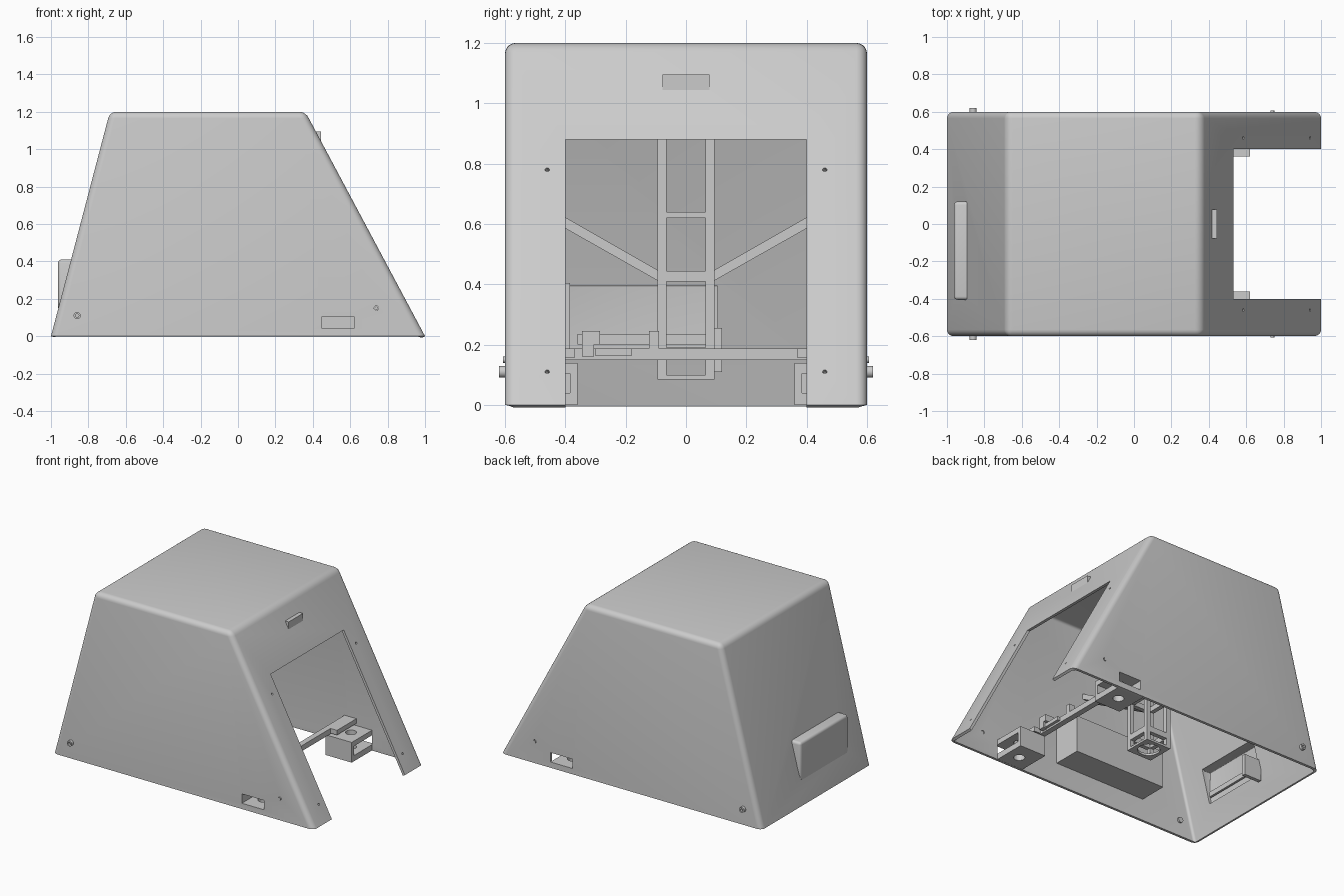
import bpy, bmesh, math
from mathutils import Vector

cube = bpy.data.objects.get("Cube")
if cube:
    bpy.data.objects.remove(cube)

grey = bpy.data.materials.new("light_grey")
grey.use_nodes = True
grey.diffuse_color = (0.6, 0.6, 0.6, 1)
grey.node_tree.nodes["Principled BSDF"].inputs["Base Color"].default_value = (0.6, 0.6, 0.6, 1)


def finish(name, bm):
    bmesh.ops.recalc_face_normals(bm, faces=bm.faces)
    mesh = bpy.data.meshes.new(name)
    bm.to_mesh(mesh)
    bm.free()
    mesh.materials.append(grey)
    ob = bpy.data.objects.new(name, mesh)
    bpy.context.collection.objects.link(ob)
    return ob


def prism(bm, profile, y0, y1):
    """Extrude an (x, z) profile along y."""
    face = bm.faces.new([bm.verts.new((x, y0, z)) for x, z in profile])
    ext = bmesh.ops.extrude_face_region(bm, geom=[face])["geom"]
    bmesh.ops.translate(bm, vec=(0, y1 - y0, 0),
                        verts=[v for v in ext if isinstance(v, bmesh.types.BMVert)])


def box(name, x0, x1, y0, y1, z0, z1):
    bm = bmesh.new()
    prism(bm, [(x0, z0), (x1, z0), (x1, z1), (x0, z1)], y0, y1)
    return finish(name, bm)


def rod(name, center, radius, depth, axis):
    bm = bmesh.new()
    bmesh.ops.create_cone(bm, cap_ends=True, segments=24, radius1=radius,
                          radius2=radius, depth=depth)
    turn = Vector((0, 0, 1)).rotation_difference(Vector(axis))
    for v in bm.verts:
        v.co = turn @ v.co + Vector(center)
    return finish(name, bm)


def apply(ob, mod):
    bpy.context.view_layer.objects.active = ob
    bpy.ops.object.modifier_apply(modifier=mod.name)


def cut(ob, *cutters):
    for c in cutters:
        mod = ob.modifiers.new("cut", 'BOOLEAN')
        mod.operation, mod.solver, mod.object = 'DIFFERENCE', 'EXACT', c
        apply(ob, mod)
        bpy.data.objects.remove(c)


def thicken(ob, t):
    mod = ob.modifiers.new("wall", 'SOLIDIFY')
    mod.thickness, mod.offset, mod.use_even_offset = t, -1, True
    apply(ob, mod)


def smooth(ob):
    bpy.ops.object.select_all(action='DESELECT')
    ob.select_set(True)
    bpy.context.view_layer.objects.active = ob
    bpy.ops.object.shade_smooth_by_angle(angle=math.radians(30))


# Tapered housing, rounded everywhere except the open bottom
bm = bmesh.new()
prism(bm, [(-1, 0), (1, 0), (0.36, 1.2), (-0.685, 1.2)], -0.6, 0.6)
edges = [e for e in bm.edges if max(v.co.z for v in e.verts) > 0.1]
bmesh.ops.bevel(bm, geom=edges, offset=0.035, segments=5, profile=0.5, affect='EDGES')
bm.normal_update()
floor = [f for f in bm.faces if all(v.co.z < 0.001 for v in f.verts)]
bmesh.ops.delete(bm, geom=floor, context='FACES')
housing = finish("housing", bm)
thicken(housing, 0.018)
cut(housing,
    box("doorway_cutter", 0.47, 1.2, -0.4, 0.4, -0.1, 0.88),
    box("slot_cutter", 0.45, 0.62, -0.8, 0.8, 0.04, 0.105),
    box("hood_cutter", -1.1, -0.8, -0.385, 0.105, 0.17, 0.395),
    rod("pin_hole_cutter", (0.74, 0, 0.15), 0.012, 2, (0, 1, 0)))
for y in (-0.46, 0.46):
    for z in (0.11, 0.78):
        cut(housing, rod("screw_hole_cutter", (1 - z * 0.533, y, z), 0.007, 0.12, (1, 0, 0.533)))
smooth(housing)

# Hollow hood bulging from the rear wall
bm = bmesh.new()
prism(bm, [(-0.962, 0.15), (-0.962, 0.41), (-0.885, 0.41)], -0.405, 0.12)
bm.normal_update()
bmesh.ops.recalc_face_normals(bm, faces=bm.faces)
bmesh.ops.delete(bm, geom=[f for f in bm.faces if f.normal.x > 0.5], context='FACES')
corners = [e for e in bm.edges if len(e.link_faces) == 2]
bmesh.ops.bevel(bm, geom=corners, offset=0.018, segments=4, profile=0.5, affect='EDGES')
hood = finish("rear_hood", bm)
thicken(hood, 0.014)
smooth(hood)

# Tab above the doorway
box("doorway_tab", 0.38, 0.443, -0.078, 0.078, 1.04, 1.095)

# Square camera mast hanging from the roof
MX, MW = -0.12, 0.095
for sx in (-1, 1):
    for sy in (-1, 1):
        x, y = MX + sx * 0.08, sy * 0.08
        box("mast_post", x - 0.015, x + 0.015, y - 0.015, y + 0.015, 0.085, 1.185)
for z0, z1 in ((0.15, 0.19), (0.41, 0.445), (0.62, 0.64)):
    for s in (-1, 1):
        x = MX + s * 0.08
        box("mast_rung", x - 0.015, x + 0.015, -MW, MW, z0, z1)
        box("mast_side_rung", MX - MW, MX + MW, s * 0.08 - 0.015, s * 0.08 + 0.015, z0, z1)
plate = box("mast_base", MX - MW, MX + MW, -MW, MW, 0.085, 0.1)
cut(plate, rod("lens_cutter", (MX, 0, 0.09), 0.07, 0.2, (0, 0, 1)))

# Rising braces from the mast to both side walls
for s in (-1, 1):
    bm = bmesh.new()
    prism(bm, [(0.09, 0.41), (0.585, 0.69), (0.585, 0.728), (0.09, 0.445)], -0.05, 0.05)
    for v in bm.verts:
        v.co = Vector((MX + v.co.y, s * v.co.x, v.co.z))
    finish("mast_brace", bm)

# Cross rail near the doorway with its small mounts
box("cross_rail", 0.41, 0.45, -0.585, 0.585, 0.15, 0.188)
box("rail_post", 0.41, 0.45, -0.122, -0.09, 0.15, 0.245)
box("rail_clip_base", 0.45, 0.48, -0.345, -0.305, 0.16, 0.245)
box("rail_clip_top", 0.41, 0.48, -0.345, -0.285, 0.2, 0.245)
box("rail_pad", 0.45, 0.47, -0.3, -0.18, 0.163, 0.188)

for s in (-1, 1):
    # Latch boxes behind the side slots
    y0, y1 = sorted((s * 0.36, s * 0.585))
    c0, c1 = sorted((s * 0.385, s * 0.8))
    latch = box("latch_box", 0.42, 0.62, y0, y1, 0, 0.14)
    cut(latch, box("latch_cutter", 0.45, 0.8, c0, c1, 0.04, 0.105),
        rod("latch_hole_cutter", (0.53, s * 0.48, 0.07), 0.035, 0.4, (0, 0, 1)))
    # Rail end stops
    e0, e1 = sorted((s * 0.37, s * 0.585))
    box("rail_end", 0.44, 0.5, e0, e1, 0.155, 0.188)
    # Side pins
    peg = rod("hinge_pin", (-0.86, s * 0.595, 0.11), 0.019, 0.05, (0, 1, 0))
    cut(peg, rod("pin_bore_cutter", (-0.86, s * 0.62, 0.11), 0.009, 0.03, (0, 1, 0)))
    smooth(peg)
    smooth(rod("small_pin", (0.74, s * 0.596, 0.15), 0.01, 0.02, (0, 1, 0)))

# Storage compartment on one side wall
box("side_compartment", -0.56, 0.14, -0.585, -0.385, 0.15, 0.405)

# Catch inside the rear hood
box("hood_catch", -0.93, -0.8, 0.095, 0.12, 0.11, 0.255)
box("hood_panel", -0.93, -0.915, -0.36, 0.09, 0.2, 0.235)
